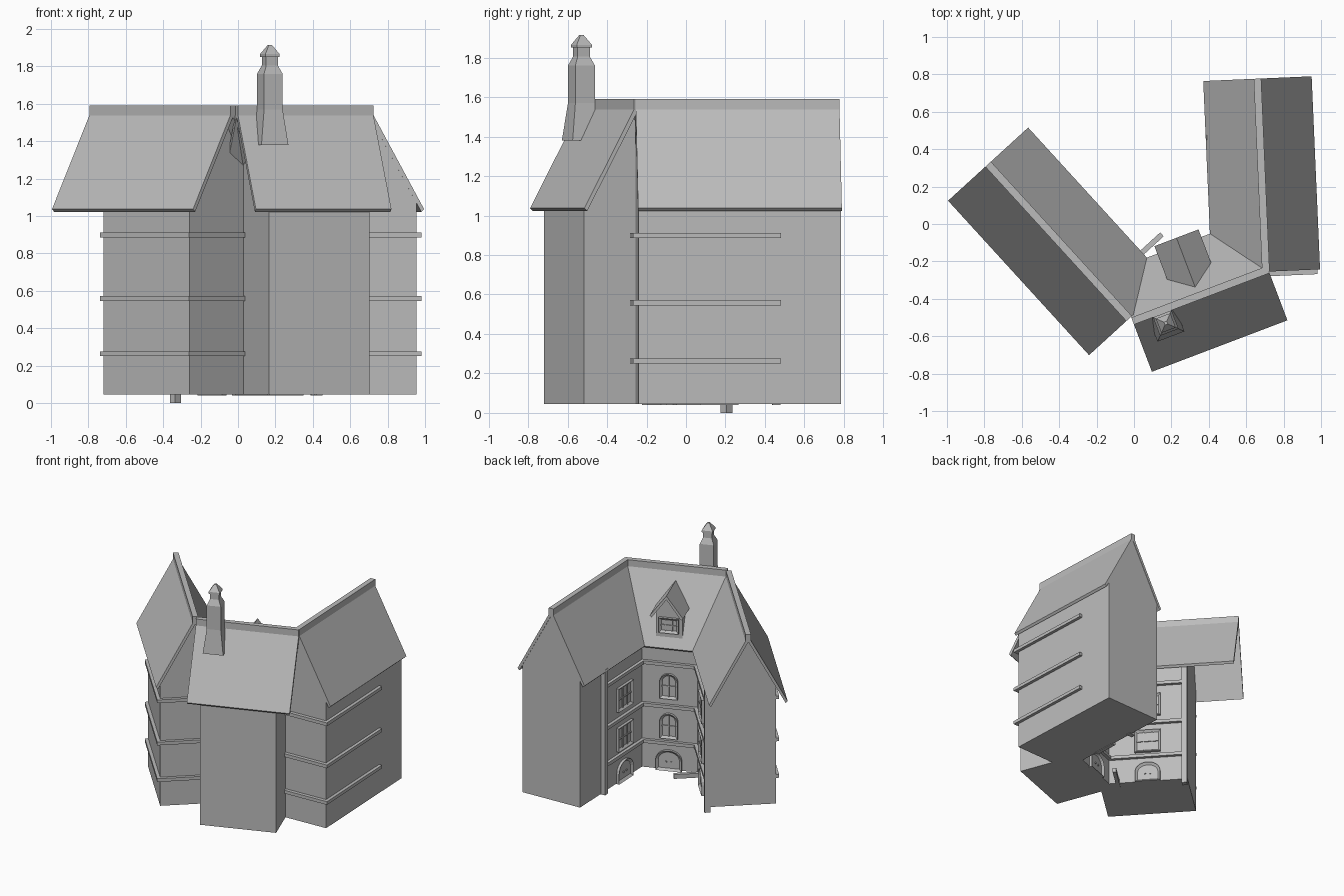
import bpy, bmesh, math
from mathutils import Matrix, Vector

cube = bpy.data.objects.get("Cube")
if cube:
    bpy.data.objects.remove(cube)

GREY = (0.5, 0.5, 0.5, 1)
stone = bpy.data.materials.new("plain_grey")
stone.use_nodes = True
stone.diffuse_color = GREY
stone.node_tree.nodes["Principled BSDF"].inputs["Base Color"].default_value = GREY

BASE, INNER = 0.045, 0.25      # wall foot height, wall distance from ridge


def frame(x, y, angle):
    """Local x runs along the ridge, local y points into the courtyard."""
    return Matrix.Translation((x, y, 0)) @ Matrix.Rotation(math.radians(angle), 4, 'Z')


LEFT = frame(0.705, -0.255, 92.5)
MIDDLE = frame(-0.01, -0.52, 20.8)
RIGHT = frame(-0.78, 0.32, -47.6)


def finish(name, bm, place):
    bmesh.ops.recalc_face_normals(bm, faces=bm.faces)
    mesh = bpy.data.meshes.new(name)
    bm.to_mesh(mesh)
    bm.free()
    mesh.materials.append(stone)
    obj = bpy.data.objects.new(name, mesh)
    obj.matrix_world = place
    bpy.context.collection.objects.link(obj)
    return obj


def extrude(bm, points, offset):
    """Sweep a closed outline by offset and return the far face."""
    face = bm.faces.new([bm.verts.new(p) for p in points])
    geom = bmesh.ops.extrude_face_region(bm, geom=[face], use_keep_orig=True)["geom"]
    bmesh.ops.translate(bm, vec=offset, verts=[g for g in geom if isinstance(g, bmesh.types.BMVert)])
    return next(g for g in geom if isinstance(g, bmesh.types.BMFace))


def prism(name, place, profile, x0, x1):
    """Extrude a (y, z) profile along the ridge direction."""
    bm = bmesh.new()
    extrude(bm, [(x0, y, z) for y, z in profile], (x1 - x0, 0, 0))
    return finish(name, bm, place)


def box(name, place, x0, x1, y0, y1, z0, z1):
    return prism(name, place, [(y0, z0), (y1, z0), (y1, z1), (y0, z1)], x0, x1)


def profile_y(name, place, profile, y0, y1):
    """Extrude an (x, z) profile towards the courtyard."""
    bm = bmesh.new()
    extrude(bm, [(x, y0, z) for x, z in profile], (0, y1 - y0, 0))
    return finish(name, bm, place)


def chevron(half, eave, apex, drop):
    return [(-half, eave), (0, apex), (half, eave),
            (half - 0.015, eave - 0.015), (0, apex - drop), (0.015 - half, eave - 0.015)]


def opening(name, place, x, z0, width, height, rise, wall=INNER, cols=2, rows=2):
    """Framed window or door with a recessed panel, arched if rise > 0."""
    h, top = width / 2, z0 + height - rise
    outline = [(x - h, z0), (x + h, z0)]
    if rise:
        steps = 10
        outline += [(x + h * math.cos(math.pi * i / steps), top + rise * math.sin(math.pi * i / steps))
                    for i in range(steps + 1)]
    else:
        outline += [(x + h, top), (x - h, top)]
    bm = bmesh.new()
    front = extrude(bm, [(px, wall - 0.01, pz) for px, pz in outline], (0, 0.032, 0))
    bmesh.ops.recalc_face_normals(bm, faces=bm.faces)
    bmesh.ops.inset_region(bm, faces=[front], thickness=0.018, use_even_offset=True)
    bmesh.ops.translate(bm, vec=(0, -0.016, 0), verts=front.verts[:])
    finish(name, bm, place)
    # glazing bars
    for i in range(1, cols):
        bx = x - h + width * i / cols
        box(name + "_upright", place, bx - 0.004, bx + 0.004, wall, wall + 0.014,
            z0 + 0.015, z0 + height - 0.015)
    for i in range(1, rows):
        bz = z0 + height * i / rows
        box(name + "_crossbar", place, x - h + 0.015, x + h - 0.015, wall, wall + 0.014,
            bz - 0.004, bz + 0.004)


def door(name, place, x):
    opening(name, place, x, 0.04, 0.195, 0.165, 0.08, cols=1, rows=1)
    for side in (-0.02, 0.02):
        box(name + "_knob", place, x + side - 0.005, x + side + 0.005, INNER, INNER + 0.015, 0.105, 0.115)


def block(name, place, wall, roof):
    """Gabled walls with a thin roof and a ridge cap."""
    prism(name + "_walls", place, [(-INNER, BASE), (INNER, BASE), (INNER, 1.075),
                                   (0, 1.54), (-INNER, 1.075)], *wall)
    prism(name + "_roof", place, chevron(0.29, 1.037, 1.575, 0.045), *roof)
    box(name + "_ridge_cap", place, roof[0], roof[1], -0.02, 0.02, 1.525, 1.59)


block("left_wing", LEFT, (0.003, 1.03), (0, 1.033))
block("middle", MIDDLE, (0.094, 0.667), (0.003, 0.778))
block("right_wing", RIGHT, (0.363, 1.044), (0, 1.118))

# string courses
OUT = INNER + 0.025
for z in (0.25, 0.545, 0.885):
    box("left_wing_band", LEFT, -0.025, 0.725, -OUT, OUT, z, z + 0.026)
    box("right_wing_band", RIGHT, 0.365, 1.069, -OUT, OUT, z, z + 0.026)
    box("middle_band", MIDDLE, 0.1, 0.66, 0.1, OUT, z, z + 0.026)

# courtyard pilasters and low step
box("left_pilaster", LEFT, 0.705, 0.745, 0.23, 0.285, 0.04, 1.05)
box("right_pilaster", RIGHT, 0.365, 0.405, 0.23, 0.275, 0, 1.05)
box("low_step", RIGHT, 0.89, 0.918, 0.2, 0.433, 0.04, 0.075)

# courtyard doors and windows
for label, place, x in (("left", LEFT, 0.435), ("middle", MIDDLE, 0.38), ("right", RIGHT, 0.67)):
    door(label + "_door", place, x)
    for z in (0.30, 0.62):
        if label == "middle":
            opening("middle_window", place, x, z, 0.135, 0.2, 0.065)
        else:
            opening(label + "_window", place, x, z, 0.2, 0.19, 0, cols=3)

# dormer
DX = 0.38
profile_y("dormer_walls", MIDDLE, [(DX - 0.1, 1.08), (DX + 0.1, 1.08), (DX + 0.1, 1.325),
                                   (DX, 1.455), (DX - 0.1, 1.325)], 0.08, 0.25)
profile_y("dormer_roof", MIDDLE, [(DX + x, z) for x, z in chevron(0.126, 1.31, 1.48, 0.03)], 0.03, 0.333)
opening("dormer_window", MIDDLE, DX, 1.15, 0.15, 0.12, 0, cols=3)

# chimney: square rings joined from foot to tip
CHIMNEY = MIDDLE @ Matrix.Translation((0.165, -0.073, 0))
bm = bmesh.new()
rings = []
for z, h in ((1.38, 0.077), (1.57, 0.053), (1.76, 0.053), (1.805, 0.033), (1.85, 0.033),
             (1.85, 0.041), (1.865, 0.041), (1.915, 0.008)):
    rings.append([bm.verts.new((sx * h, sy * h, z)) for sx, sy in ((-1, -1), (1, -1), (1, 1), (-1, 1))])
for low, high in zip(rings, rings[1:]):
    for i in range(4):
        j = (i + 1) % 4
        bm.faces.new((low[i], low[j], high[j], high[i]))
bm.faces.new(rings[0])
bm.faces.new(rings[-1])
finish("chimney", bm, CHIMNEY)
